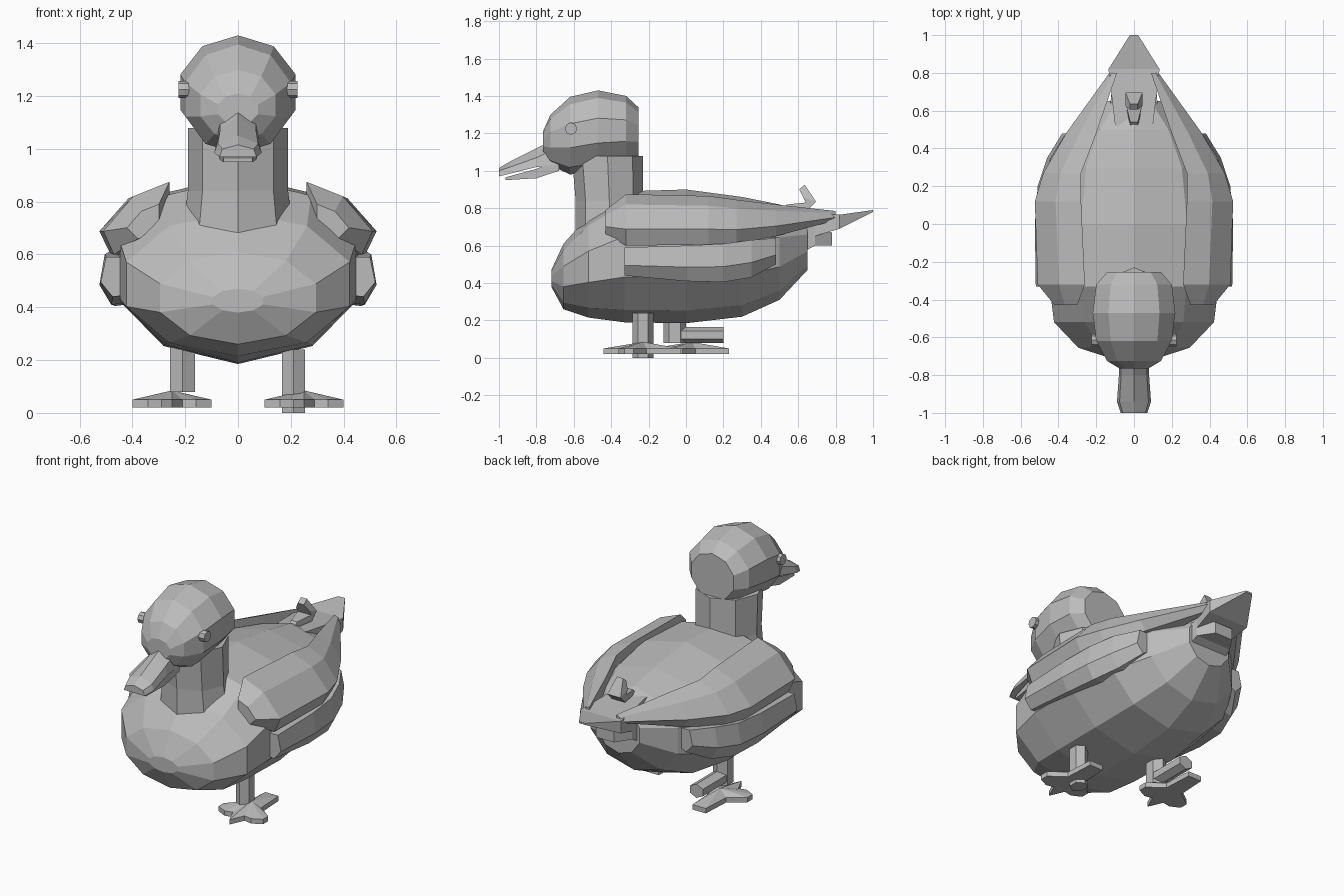
import bpy, bmesh, math
from mathutils import Vector

old = bpy.data.objects.get("Cube")
if old:
    bpy.data.objects.remove(old)

grey = bpy.data.materials.new("light grey")
grey.use_nodes = True
colour = (0.5, 0.5, 0.5, 1)
grey.diffuse_color = colour
grey.node_tree.nodes["Principled BSDF"].inputs["Base Color"].default_value = colour


def finish(name, bm):
    bmesh.ops.recalc_face_normals(bm, faces=bm.faces)
    mesh = bpy.data.meshes.new(name)
    bm.to_mesh(mesh)
    bm.free()
    mesh.materials.append(grey)
    obj = bpy.data.objects.new(name, mesh)
    bpy.context.collection.objects.link(obj)
    return obj


def loft(name, rings):
    """Skin a list of equal-length rings and cap both ends."""
    bm = bmesh.new()
    loops = [[bm.verts.new(p) for p in ring] for ring in rings]
    for a, b in zip(loops, loops[1:]):
        for i in range(len(a)):
            j = (i + 1) % len(a)
            bm.faces.new((a[i], a[j], b[j], b[i]))
    bm.faces.new(loops[0])
    bm.faces.new(loops[-1])
    return finish(name, bm)


def oval(y, w, zb, zt, n=10):
    mid, h = (zb + zt) / 2, (zt - zb) / 2
    return [(w * math.sin(t), y, mid - h * math.cos(t))
            for t in (2 * math.pi * i / n for i in range(n))]


def slab(y, w, zb, zt, top=1.0):
    return [(-w, y, zb), (w, y, zb), (w * top, y, zt), (-w * top, y, zt)]


def both_sides(obj, name):
    m = obj.modifiers.new("mirror", 'MIRROR')
    m.use_axis[0] = True
    obj.name = name


# Body and head: ten-sided ovals along the length
loft("body", [oval(*s) for s in (
    (-.72, .10, .38, .47), (-.655, .31, .26, .61), (-.52, .445, .215, .76),
    (-.33, .47, .19, .89), (0, .48, .185, .9), (.3, .43, .22, .86),
    (.5, .31, .31, .82), (.65, .15, .47, .76))])
loft("head", [oval(*s) for s in (
    (-.765, .08, 1.09, 1.21), (-.725, .15, 1.03, 1.3), (-.62, .21, .98, 1.395),
    (-.47, .23, 1.0, 1.43), (-.32, .21, 1.03, 1.4), (-.255, .15, 1.06, 1.34))])


# Neck: upright eight-sided column
def column(x, y, z, rx, ry, n=8):
    return [(x + rx * math.sin(2 * math.pi * i / n),
             y - ry * math.cos(2 * math.pi * i / n), z) for i in range(n)]


loft("neck", [column(0, -.41, .68, .21, .18), column(0, -.41, .84, .19, .18),
              column(0, -.42, 1.08, .19, .19)])

# Beak
loft("upper_beak", [
    [(-w, y, zb), (w, y, zb), (w * .85, y, zs), (0, y, zt), (-w * .85, y, zs)]
    for y, w, zb, zs, zt in ((-.7, .08, 1.03, 1.12, 1.17), (-.8, .08, 1.02, 1.07, 1.12),
                             (-.94, .09, .985, 1.02, 1.05), (-1, .07, .97, 1.0, 1.015))])
loft("lower_beak", [slab(-.68, .08, 1.0, 1.06), slab(-.8, .07, .96, 1.01),
                    slab(-.965, .055, .95, .965)])


# Wings: upper fold, long and pointed, over a shorter lower fold
def wing_section(y, xi, xo, zb, zt):
    return [(xi, y, zt), (xi * .45 + xo * .55, y, zt - .2 * (zt - zb)),
            (xo, y, zb + .32 * (zt - zb)), (xo - .04, y, zb), (xi, y, zb)]


both_sides(loft("wing", [wing_section(*s) for s in (
    (-.43, .3, .42, .66, .79), (-.32, .26, .51, .6, .875), (.12, .28, .525, .605, .865),
    (.27, .28, .48, .61, .845), (.48, .2, .36, .65, .82),
    (.8, .09, .13, .735, .785))]), "upper_wings")


def fold_section(y, xo, zb, zt):
    return [(.3, y, zt), (xo - .02, y, zt), (xo, y, (zt + zb) / 2 - .02),
            (xo - .045, y, zb), (.3, y, zb + .02)]


both_sides(loft("fold", [fold_section(*s) for s in (
    (-.33, .52, .44, .59), (0, .525, .41, .6), (.2, .51, .405, .61),
    (.35, .46, .43, .63), (.48, .38, .5, .64))]), "lower_wings")

# Tail fan, under feathers and curled feather
loft("tail", [slab(.52, .1, .6, .79), slab(.82, .135, .69, .765), slab(1, .022, .78, .79)])
loft("under_tail", [slab(.58, .13, .54, .7), slab(.69, .12, .6, .7), slab(.78, .06, .6, .67)])
curl = [(.51, .79, .03, .82, .02), (.65, .79, .64, .83, .045), (.695, .835, .625, .86, .045),
        (.635, .925, .605, .9, .02)]
loft("tail_curl", [[(-w, ya, za), (w, ya, za), (w, yb, zb), (-w, yb, zb)]
                   for ya, za, yb, zb, w in
                   [(a, b, .54 if c < .1 else c, d, w) for a, b, c, d, w in curl]])

# Eyes: small flat-faced studs
both_sides(loft("eye", [[(x, -.615 + .033 * math.cos(i * math.pi / 4),
                          1.225 + .033 * math.sin(i * math.pi / 4)) for i in range(8)]
                        for x in (.17, .225)]), "eyes")

# Feet: three front toes and a heel, with a raised centre
TOES = ((0, -.21), (.04, -.12), (.09, -.13), (.15, -.1), (.15, -.05), (.055, .02),
        (.045, .2))


def foot(name, x, y):
    left = [(-a, b) for a, b in reversed(TOES[1:])]
    outline = list(TOES) + left
    bm = bmesh.new()
    low = [bm.verts.new((x + a, y + b, .02)) for a, b in outline]
    top = [bm.verts.new((x + a, y + b, .05)) for a, b in outline]
    peak = bm.verts.new((x, y, .085))
    bm.faces.new(low)
    for i in range(len(low)):
        j = (i + 1) % len(low)
        bm.faces.new((low[i], low[j], top[j], top[i]))
        bm.faces.new((top[i], top[j], peak))
    finish(name, bm)


foot("left_foot", .25, -.23)
foot("right_foot", -.25, .03)
loft("left_leg", [column(.21, -.23, z, .05, .055, 6) for z in (0, .24)])
loft("right_leg", [column(-.21, -.06, z, .055, .06, 6) for z in (.08, .26)])
loft("right_shank", [oval(y, .05, .08, .165, 6) for y in (-.05, .2)])
shank = bpy.data.objects["right_shank"]
shank.location.x = -.21
